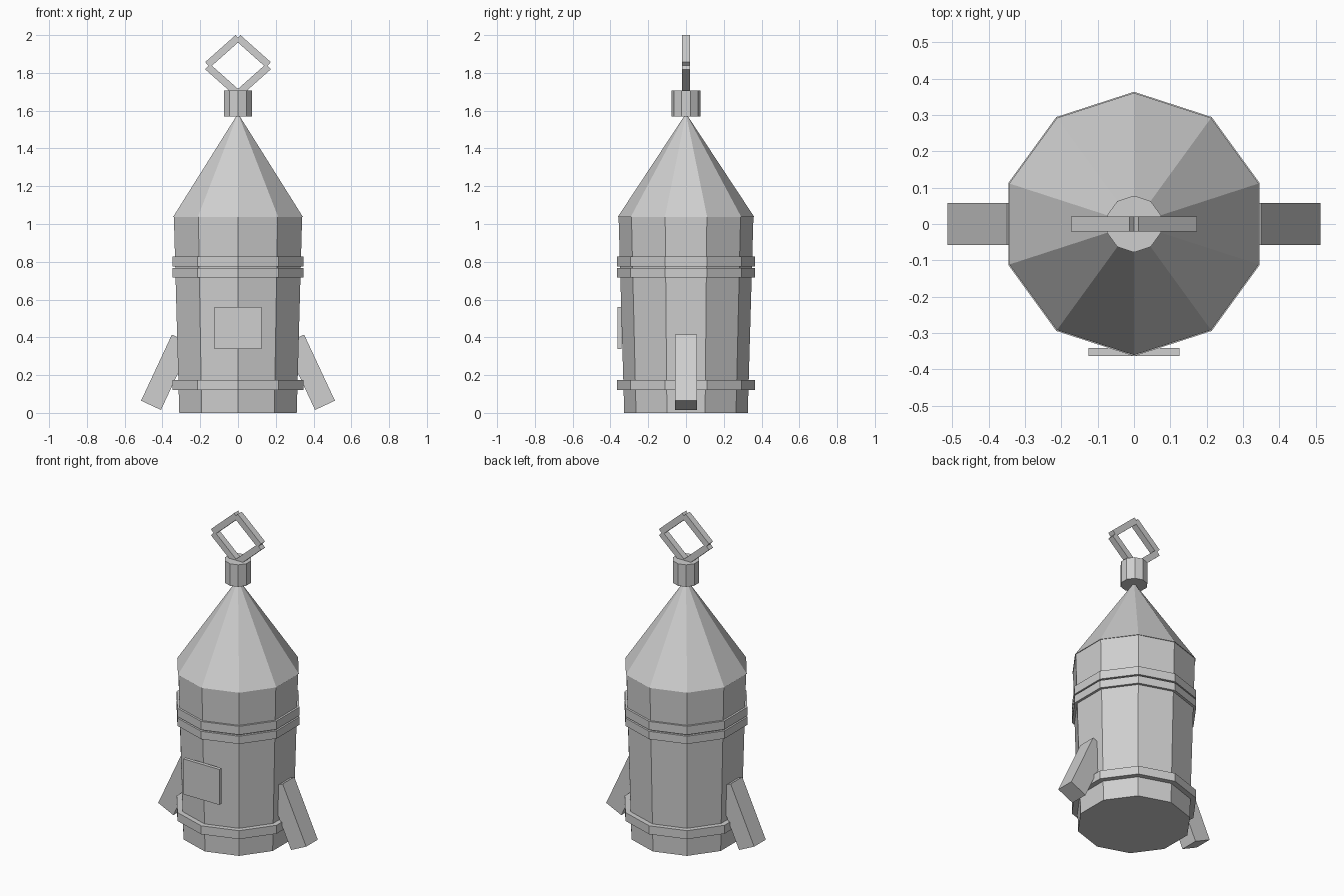
import bpy
from math import atan2, hypot, pi, radians

cube = bpy.data.objects.get("Cube")
if cube:
    bpy.data.objects.remove(cube, do_unlink=True)

GREY = (0.62, 0.62, 0.62, 1)
metal = bpy.data.materials.new("light grey")
metal.use_nodes = True
metal.diffuse_color = GREY
metal.node_tree.nodes["Principled BSDF"].inputs["Base Color"].default_value = GREY


def finish(name):
    obj = bpy.context.object
    obj.name = name
    obj.data.materials.append(metal)
    return obj


def tapered(name, z0, z1, r0, r1):
    """Ten-sided drum or cone with corners on the front and back."""
    bpy.ops.mesh.primitive_cone_add(vertices=10, radius1=r0, radius2=r1, depth=z1 - z0,
                                    location=(0, 0, (z0 + z1) / 2))
    return finish(name)


def box(name, center, size, tilt=0):
    """Block tilted about the y axis."""
    bpy.ops.mesh.primitive_cube_add(size=1, location=center, rotation=(0, tilt, 0))
    obj = finish(name)
    obj.scale = size
    return obj


# Flared body and pointed roof
tapered("body", 0, 1.04, 0.327, 0.357)
tapered("roof", 1.038, 1.585, 0.361, 0)

# Raised bands around the body
for name, z0, z1 in (("lower_band", 0.122, 0.175),
                     ("middle_band", 0.718, 0.767),
                     ("upper_band", 0.776, 0.829)):
    tapered(name, z0, z1, 0.364, 0.364)

# Collar on the tip
tapered("collar", 1.57, 1.708, 0.078, 0.078)

# Front plate
box("front_plate", (0, -0.352, 0.45), (0.25, 0.022, 0.222))

# Splayed fins and diamond-shaped hanging loop
for side, sx in (("left", 1), ("right", -1)):
    box(side + "_fin", (sx * 0.379, 0, 0.215), (0.116, 0.115, 0.386), -sx * radians(25))
    for level, z_side, z_mid in (("upper", 1.843, 1.986), ("lower", 1.833, 1.69)):
        dx, dz = -sx * 0.161, z_mid - z_side
        box(f"{side}_{level}_loop_bar", (sx * 0.0805, 0, (z_side + z_mid) / 2),
            (hypot(dx, dz), 0.04, 0.038), -atan2(dz, dx))
